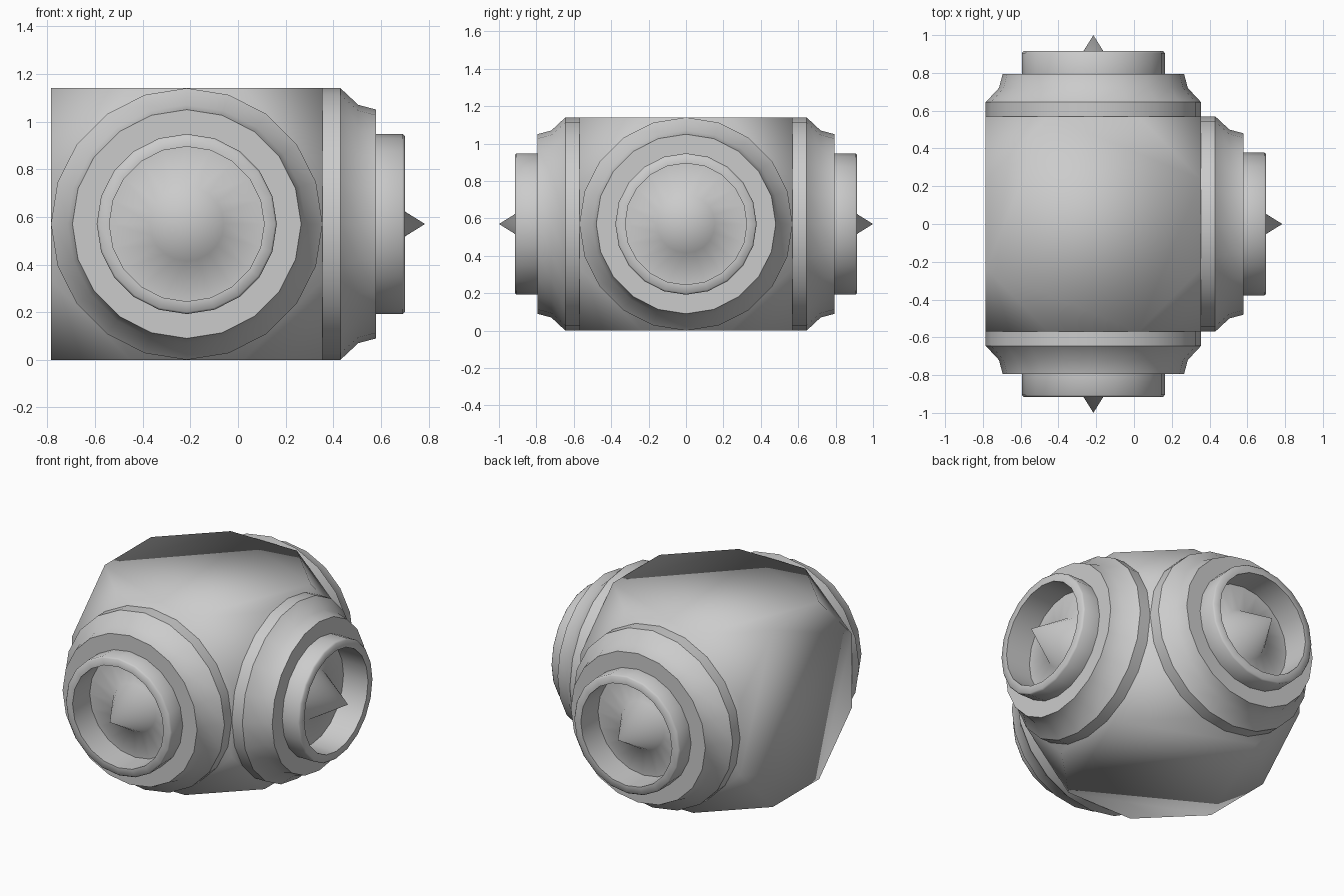
import bpy, bmesh, math
from mathutils import Matrix, Vector

if "Cube" in bpy.data.objects:
    bpy.data.objects.remove(bpy.data.objects["Cube"])

H = 0.57                              # half width of the cubic body
CENTRE = Vector((-0.215, 0, H))
SIDES = 20


def finish(bm, name):
    bmesh.ops.recalc_face_normals(bm, faces=bm.faces)
    me = bpy.data.meshes.new(name)
    bm.to_mesh(me)
    bm.free()
    ob = bpy.data.objects.new(name, me)
    bpy.context.collection.objects.link(ob)
    return ob


def shade(ob, angle):
    bpy.ops.object.select_all(action='DESELECT')
    ob.select_set(True)
    bpy.context.view_layer.objects.active = ob
    if angle is None:
        bpy.ops.object.shade_smooth()
    else:
        bpy.ops.object.shade_smooth_by_angle(angle=math.radians(angle))


def lathe(name, profile, turn, angle=None, flip=False):
    """Spin (distance, radius) points about +x, then turn about z."""
    bm = bmesh.new()
    vs = [bm.verts.new((d, 0, r)) for d, r in profile]
    es = [bm.edges.new(p) for p in zip(vs, vs[1:])]
    bmesh.ops.spin(bm, geom=vs + es, axis=(1, 0, 0), cent=(0, 0, 0),
                   angle=2 * math.pi, steps=SIDES, use_duplicate=False)
    bmesh.ops.remove_doubles(bm, verts=bm.verts, dist=1e-4)
    bmesh.ops.transform(bm, verts=bm.verts,
                        matrix=Matrix.Translation(CENTRE) @ Matrix.Rotation(turn, 4, 'Z'))
    ob = finish(bm, name)
    # make open shells face outwards along the port
    axis = Vector((math.cos(turn), math.sin(turn), 0))
    total = 0
    for p in ob.data.polygons:
        out = p.center - CENTRE
        radial = out - axis * out.dot(axis)
        ref = axis if flip else axis + radial.normalized()
        total += p.normal.dot(ref) * p.area
    if total < 0:
        ob.data.flip_normals()
    shade(ob, angle)
    return ob


# body: cube with its corners cut so that every face is a regular octagon
bm = bmesh.new()
e = H * math.tan(math.pi / 8)
for sx in (-1, 1):
    for a, b, c in ((H, H, e), (H, e, H), (e, H, H)):
        for sy in (-1, 1):
            for sz in (-1, 1):
                bm.verts.new(CENTRE + Vector((sx * a, sy * b, sz * c)))
bmesh.ops.convex_hull(bm, input=bm.verts)
bmesh.ops.dissolve_limit(bm, angle_limit=0.02, verts=bm.verts, edges=bm.edges)
shade(finish(bm, "body"), None)

# three identical ports: right, back and front
for side, turn in (("right", 0), ("back", math.pi / 2), ("front", -math.pi / 2)):
    # stepped collar
    lathe(side + "_collar", [(H, H), (0.645, H), (0.72, 0.50), (0.795, 0.48),
                             (0.795, 0.375)], turn, 30)
    # short tube with soft rim
    lathe(side + "_tube", [(0.795, 0.378), (0.905, 0.378), (0.915, 0.37),
                           (0.915, 0.325)], turn)
    # inner wall of the recess, facing the axis
    wall = lathe(side + "_recess_wall", [(0.915, 0.325), (0.74, 0.325)], turn)
    wall.data.flip_normals()
    # recess floor rising into a pointed spike
    lathe(side + "_spike_floor", [(0.74, 0.325), (0.75, 0.155), (1.0, 0.0)],
          turn, None, True)
